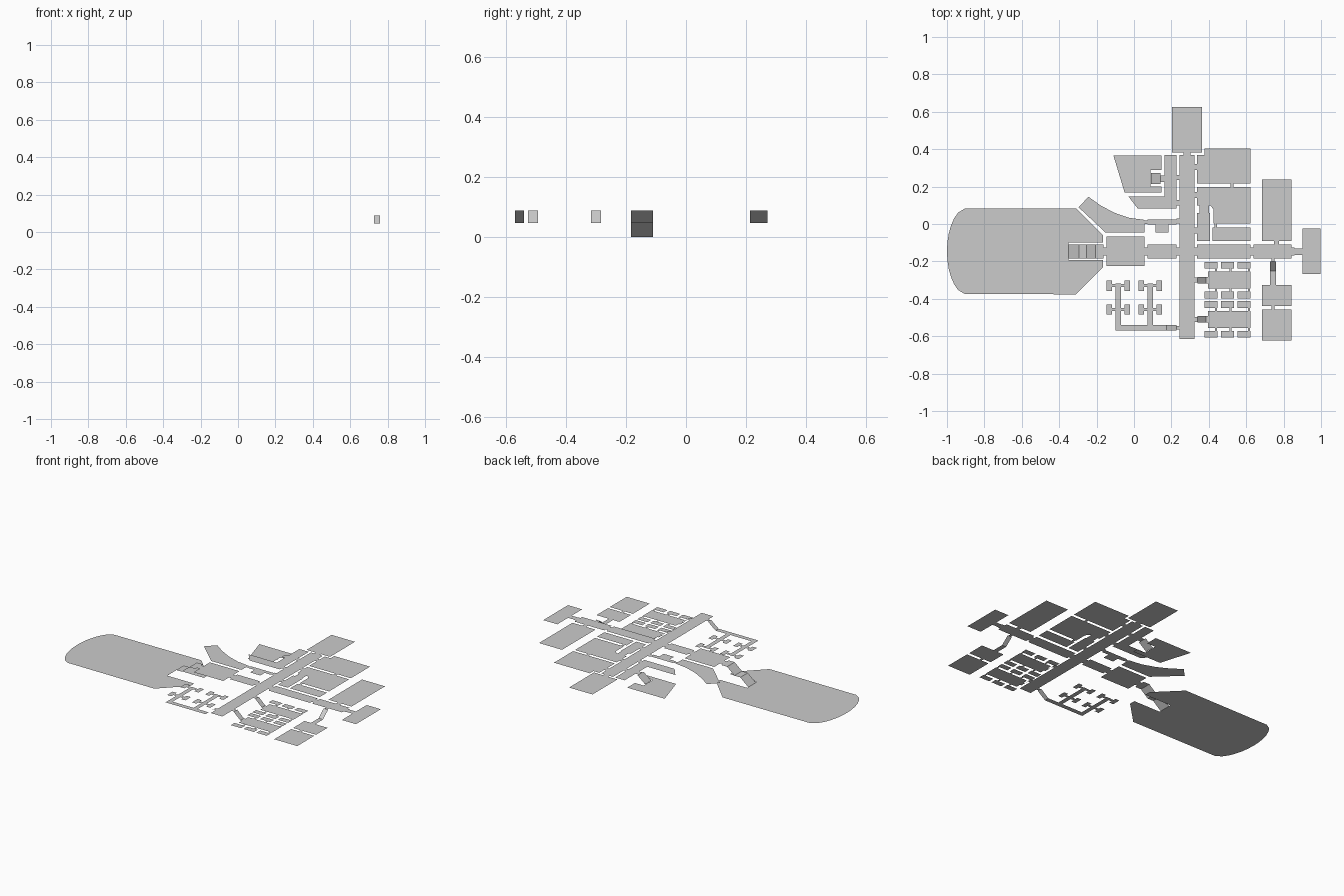
import bpy, bmesh, math

TOP, MID, LOW = 0.088, 0.046, 0.0   # three floor levels


def make(name, polys):
    """One object out of flat 3D polygons, all facing up."""
    bm = bmesh.new()
    for p in polys:
        f = bm.faces.new([bm.verts.new(v) for v in p])
        f.normal_update()
        if f.normal.z < 0:
            f.normal_flip()
    me = bpy.data.meshes.new(name)
    bm.to_mesh(me)
    bm.free()
    ob = bpy.data.objects.new(name, me)
    bpy.context.collection.objects.link(ob)


def flat(pts, z):
    return [(x, y, z) for x, y in pts]


def rect(x0, x1, y0, y1, z=TOP):
    return flat([(x0, y0), (x1, y0), (x1, y1), (x0, y1)], z)


def ramp_x(x0, x1, y0, y1, z0, z1):
    return [(x0, y0, z0), (x1, y0, z1), (x1, y1, z1), (x0, y1, z0)]


# Arena with rounded west end and a stair notch
half = [(-0.31, 0.23), (-0.165, 0.085), (-0.165, 0.047), (-0.35, 0.047)]
cy = -0.146
arc = []
for i in range(13):
    a = math.asin(0.23 / 0.25) * (1 - i / 6)
    arc.append((-0.84 - 0.16 * math.cos(a) ** 0.8, cy + 0.23 * math.sin(a) / 0.92))
arc[0], arc[-1] = (-0.905, cy + 0.228), (-0.905, cy - 0.228)
arena = arc + [(x, cy - d) for x, d in half] + [(x, cy + d) for x, d in reversed(half)]
make("arena_floor", [flat(arena, LOW)])

# Two-flight stair from arena to lobby
s = (-0.184, -0.110)
make("arena_stair", [ramp_x(-0.35, -0.295, *s, LOW, MID),
                     rect(-0.295, -0.255, *s, MID),
                     ramp_x(-0.255, -0.205, *s, MID, TOP),
                     rect(-0.205, -0.163, *s)])
make("lobby", [rect(-0.147, 0.056, -0.225, -0.066)])

# Corridors
c = (-0.184, -0.110)
make("main_spine", [rect(0.243, 0.323, -0.615, 0.368)])
make("cross_corridor", [rect(0.072, 0.228, *c), rect(0.337, 0.623, *c),
                        rect(0.638, 0.842, *c), rect(0.858, 0.9, -0.165, -0.13)])
make("east_end_room", [rect(0.9, 0.997, -0.268, -0.025)])

# Door strips joining corridor sections
make("corridor_doors", [rect(a, b, -0.168, -0.126) for a, b in
     [(-0.163, -0.147), (0.056, 0.072), (0.228, 0.243), (0.323, 0.337),
      (0.623, 0.638), (0.842, 0.858)]])

# North-side rooms
make("north_room", [rect(0.203, 0.364, 0.382, 0.626), rect(0.265, 0.302, 0.368, 0.382)])
make("northeast_hall", [flat([(0.337, 0.216), (0.623, 0.216), (0.623, 0.404), (0.377, 0.404),
                              (0.377, 0.368), (0.337, 0.368)], TOP),
                        rect(0.517, 0.533, 0.198, 0.216)])
make("east_hall", [flat([(0.337, 0.198), (0.623, 0.198), (0.623, 0.002), (0.425, 0.002),
                         (0.425, 0.078), (0.408, 0.1), (0.337, 0.1)], TOP),
                   rect(0.43, 0.445, -0.018, 0.002)])
make("side_rooms", [rect(0.337, 0.405, -0.09, 0.06), rect(0.35, 0.4, 0.06, 0.1),
                    rect(0.42, 0.623, -0.09, -0.018)])
make("spine_doors", [rect(0.323, 0.337, y, y + 0.03) for y in (-0.05, 0.14, 0.29)]
     + [rect(0.228, 0.243, y, y + 0.028) for y in (0.002, 0.1, 0.235)])
make("far_east_room", [rect(0.684, 0.842, -0.09, 0.238), rect(0.748, 0.775, -0.11, -0.09)])

# Curved west gallery and its passage
make("curved_gallery", [flat([(-0.297, 0.09), (-0.243, 0.145), (-0.18, 0.1), (-0.105, 0.06),
                              (-0.025, 0.033), (0.056, 0.022), (0.056, -0.046),
                              (-0.152, -0.046)], TOP)])
make("gallery_passage", [rect(0.056, 0.072, 0.0, 0.018), rect(0.072, 0.228, -0.004, 0.024),
                         rect(0.115, 0.185, -0.046, -0.004)])

# Northwest room with ramp and L-shaped annex
make("annex", [flat([(-0.03, 0.147), (0.02, 0.083), (0.228, 0.083), (0.228, 0.368),
                     (0.163, 0.368), (0.163, 0.147)], TOP)])
make("northwest_room", [flat([(-0.11, 0.366), (0.147, 0.366), (0.147, 0.29), (0.088, 0.29),
                              (0.088, 0.2), (0.147, 0.2), (0.147, 0.168), (-0.05, 0.168)], MID)])
make("northwest_ramp", [ramp_x(0.09, 0.142, 0.213, 0.272, MID, TOP),
                        rect(0.142, 0.163, 0.225, 0.26)])

# Two southeast cell blocks, each with a common room, six cells and a ramp
for n, yc in enumerate((-0.3, -0.51)):
    parts = [rect(0.395, 0.623, yc - 0.045, yc + 0.045, MID)]
    for i in range(3):
        x = 0.377 + i * 0.088
        for d in (1, -1):
            parts.append(rect(x, x + 0.07, *sorted((yc + d * 0.062, yc + d * 0.098)), MID))
            xd = (x + 0.055, x + 0.045, x + 0.056)[i]
            parts.append(rect(xd, xd + 0.011, *sorted((yc + d * 0.045, yc + d * 0.062)), MID))
    make(f"cell_block_{n + 1}", parts)
    make(f"cell_block_ramp_{n + 1}", [rect(0.323, 0.34, yc - 0.013, yc + 0.013),
                                      ramp_x(0.34, 0.385, yc - 0.017, yc + 0.017, TOP, MID),
                                      rect(0.385, 0.395, yc - 0.017, yc + 0.017, MID)])

# Southeast stores reached by a southward ramp
make("store_ramp", [rect(0.734, 0.752, -0.2, -0.184),
                    [(0.728, -0.2, TOP), (0.758, -0.2, TOP),
                     (0.758, -0.25, MID), (0.728, -0.25, MID)],
                    rect(0.728, 0.758, -0.325, -0.25, MID)])
make("stores", [rect(0.684, 0.842, -0.438, -0.325, MID), rect(0.684, 0.842, -0.622, -0.456, MID),
                rect(0.735, 0.752, -0.456, -0.438, MID)])

# Southwest quarters: ramp, passage and two branches with four small rooms each
make("quarters_ramp", [ramp_x(0.175, 0.228, -0.57, -0.54, MID, TOP),
                       rect(0.228, 0.243, -0.565, -0.545)])
make("quarters_passage", [rect(-0.098, 0.175, -0.57, -0.54, MID)])
for n, xc in enumerate((-0.084, 0.087)):
    parts = [rect(xc - 0.014, xc + 0.014, -0.54, -0.318, MID)]
    for yc in (-0.33, -0.458):
        for d in (1, -1):
            parts.append(rect(*sorted((xc + d * 0.034, xc + d * 0.063)), yc - 0.027, yc + 0.027, MID))
            parts.append(rect(*sorted((xc + d * 0.014, xc + d * 0.034)), yc - 0.008, yc + 0.01, MID))
    make(f"quarters_branch_{n + 1}", parts)
